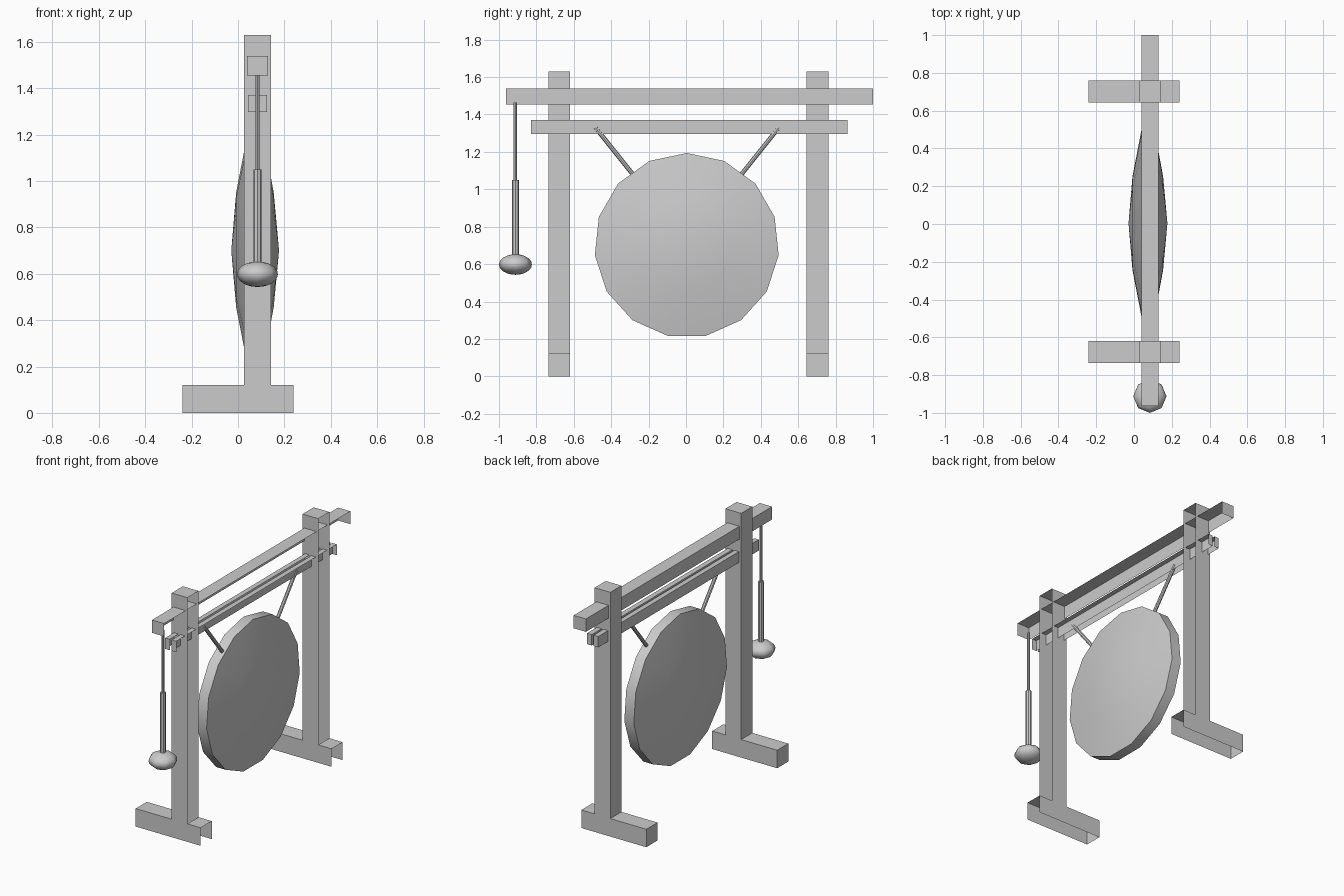
import bpy, bmesh, math
from mathutils import Vector, Matrix

if "Cube" in bpy.data.objects:
    bpy.data.objects.remove(bpy.data.objects["Cube"])

CX = 0.084   # x of the frame's centre plane


def finish(name, bm, smooth=False):
    mesh = bpy.data.meshes.new(name)
    bm.to_mesh(mesh)
    bm.free()
    ob = bpy.data.objects.new(name, mesh)
    bpy.context.collection.objects.link(ob)
    if smooth:
        bpy.ops.object.select_all(action='DESELECT')
        ob.select_set(True)
        bpy.context.view_layer.objects.active = ob
        bpy.ops.object.shade_smooth_by_angle(angle=math.radians(35))
    return ob


def open_timber(name, profile, y0, y1):
    """Extrude an xz profile along y; the +x and bottom sides stay open."""
    bm = bmesh.new()
    face = bm.faces.new([bm.verts.new((x, y0, z)) for x, z in profile])
    ext = bmesh.ops.extrude_face_region(bm, geom=[face], use_keep_orig=True)
    moved = [g for g in ext['geom'] if isinstance(g, bmesh.types.BMVert)]
    bmesh.ops.translate(bm, verts=moved, vec=(0, y1 - y0, 0))
    bmesh.ops.recalc_face_normals(bm, faces=bm.faces[:])
    bm.normal_update()
    gone = [f for f in bm.faces if f.normal.x > 0.9 or f.normal.z < -0.9]
    bmesh.ops.delete(bm, geom=gone, context='FACES')
    return finish(name, bm)


def rect(x0, x1, z0, z1):
    return [(x0, z0), (x1, z0), (x1, z1), (x0, z1)]


def rod(name, a, b, r, sides=8):
    a, b = Vector(a), Vector(b)
    bm = bmesh.new()
    rot = (b - a).to_track_quat('Z', 'Y').to_matrix().to_4x4()
    bmesh.ops.create_cone(bm, cap_ends=True, segments=sides, radius1=r, radius2=r,
                          depth=(b - a).length,
                          matrix=Matrix.Translation((a + b) / 2) @ rot)
    return finish(name, bm, True)


# Posts with feet, one inverted T each
tee = [(-0.24, 0), (0.24, 0), (0.24, 0.12), (0.142, 0.12), (0.142, 1.63),
       (0.026, 1.63), (0.026, 0.12), (-0.24, 0.12)]
open_timber("left_post", tee, -0.736, -0.619)
open_timber("right_post", tee, 0.644, 0.761)

# Top beam and the pair of thin beams below it
open_timber("top_beam", rect(0.039, 0.129, 1.454, 1.54), -0.963, 1.0)
open_timber("back_rail", rect(0.043, 0.077, 1.297, 1.37), -0.829, 0.864)
open_timber("front_rail", rect(0.091, 0.125, 1.297, 1.37), -0.829, 0.864)

# Gong: 15-sided domed disc spun around the x axis
half = [(-0.103, 0), (-0.082, 0.25), (-0.035, 0.494),
        (0.035, 0.494), (0.080, 0.25), (0.103, 0)]
bm = bmesh.new()
pts = [bm.verts.new((0.074 + x, 0.004, 0.70 + r)) for x, r in half]
edges = [bm.edges.new(p) for p in zip(pts, pts[1:])]
bmesh.ops.spin(bm, geom=pts + edges, cent=(0, 0.004, 0.70), axis=(1, 0, 0),
               angle=math.tau, steps=15)
bmesh.ops.remove_doubles(bm, verts=bm.verts[:], dist=0.0005)
bmesh.ops.recalc_face_normals(bm, faces=bm.faces[:])
finish("gong", bm, True)

# Ropes holding the gong
for side, name in ((-1, "left_rope"), (1, "right_rope")):
    rod(name, (CX, 0.006 + side * 0.49, 1.33), (CX, 0.006 + side * 0.29, 1.08), 0.012)

# Mallet: cord, handle and flattened head
MY = -0.912
rod("mallet_cord", (CX, MY, 1.05), (CX, MY, 1.465), 0.009)
rod("mallet_handle", (CX, MY, 0.62), (CX, MY, 1.05), 0.018)
bm = bmesh.new()
bmesh.ops.create_uvsphere(bm, u_segments=8, v_segments=12, radius=1)
bmesh.ops.scale(bm, vec=(0.088, 0.088, 0.055), verts=bm.verts[:])
bmesh.ops.translate(bm, vec=(CX, MY, 0.598), verts=bm.verts[:])
head = finish("mallet_head", bm)
for p in head.data.polygons:
    p.use_smooth = True
